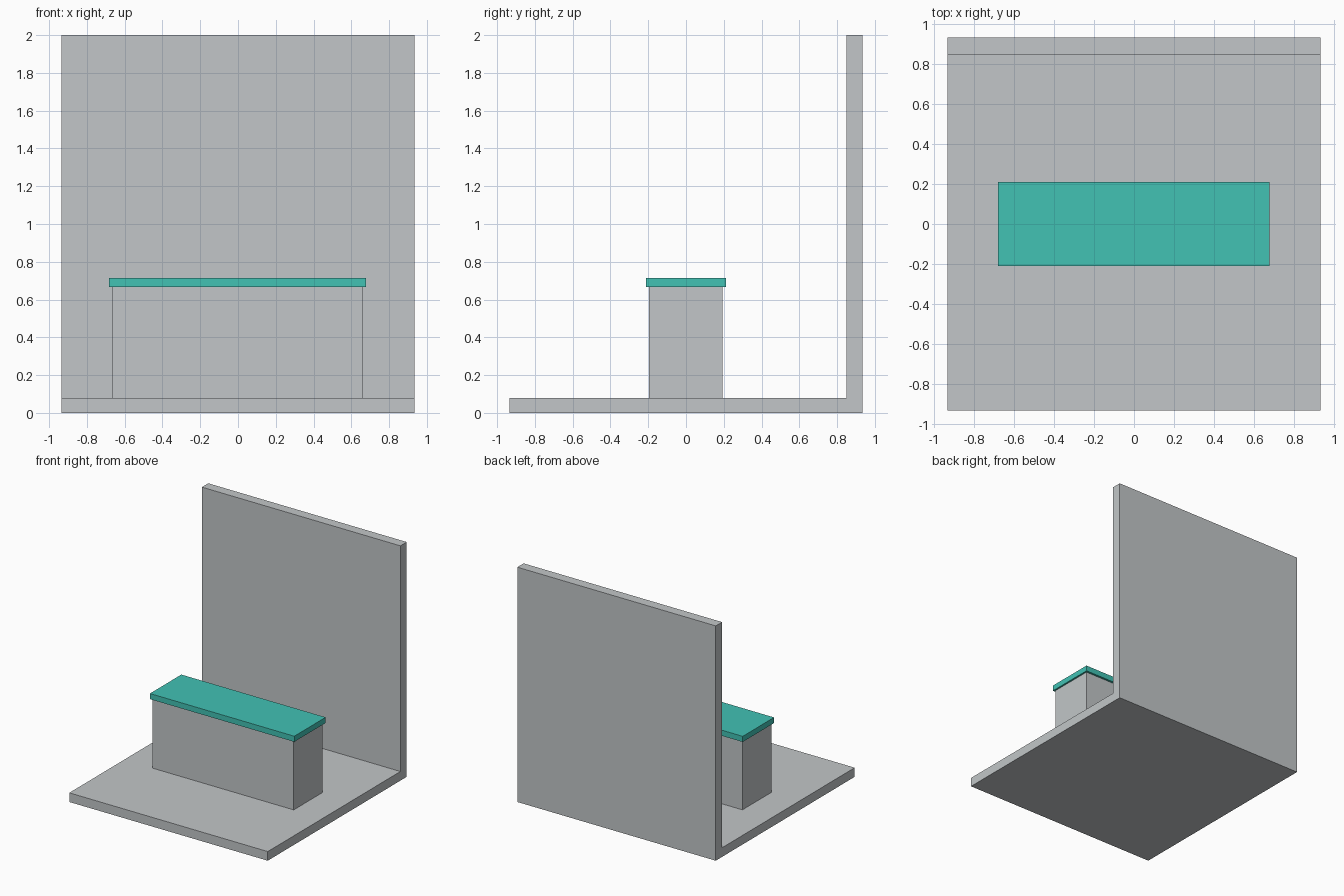
import bpy
import bmesh

if "Cube" in bpy.data.objects:
    bpy.data.objects.remove(bpy.data.objects["Cube"])


def material(name, rgb):
    m = bpy.data.materials.new(name)
    m.diffuse_color = (*rgb, 1.0)
    m.use_nodes = True
    m.node_tree.nodes["Principled BSDF"].inputs["Base Color"].default_value = m.diffuse_color
    return m


def extrude_x(name, profile, x0, x1, mat):
    """Extrude a (y, z) profile along x into a closed solid."""
    bm = bmesh.new()
    face = bm.faces.new([bm.verts.new((x0, y, z)) for y, z in profile])
    out = bmesh.ops.extrude_face_region(bm, geom=[face])
    moved = [v for v in out["geom"] if isinstance(v, bmesh.types.BMVert)]
    bmesh.ops.translate(bm, verts=moved, vec=(x1 - x0, 0, 0))
    bmesh.ops.recalc_face_normals(bm, faces=bm.faces)
    mesh = bpy.data.meshes.new(name)
    bm.to_mesh(mesh)
    bm.free()
    mesh.materials.append(mat)
    obj = bpy.data.objects.new(name, mesh)
    bpy.context.collection.objects.link(obj)
    return obj


def rect(y0, y1, z0, z1):
    return [(y0, z0), (y1, z0), (y1, z1), (y0, z1)]


grey = material("light grey", (0.54, 0.565, 0.58))
teal = material("teal", (0.054, 0.539, 0.456))

# L-shaped floor slab and back wall
H = 0.935
extrude_x("floor_and_back_wall",
          [(-H, 0), (H, 0), (H, 2), (0.85, 2), (0.85, 0.078), (-H, 0.078)],
          -H, H, grey)

# Counter block and its overhanging top
extrude_x("counter_base", rect(-0.197, 0.193, 0.078, 0.667), -0.667, 0.663, grey)
extrude_x("counter_top", rect(-0.211, 0.211, 0.667, 0.715), -0.682, 0.678, teal)
